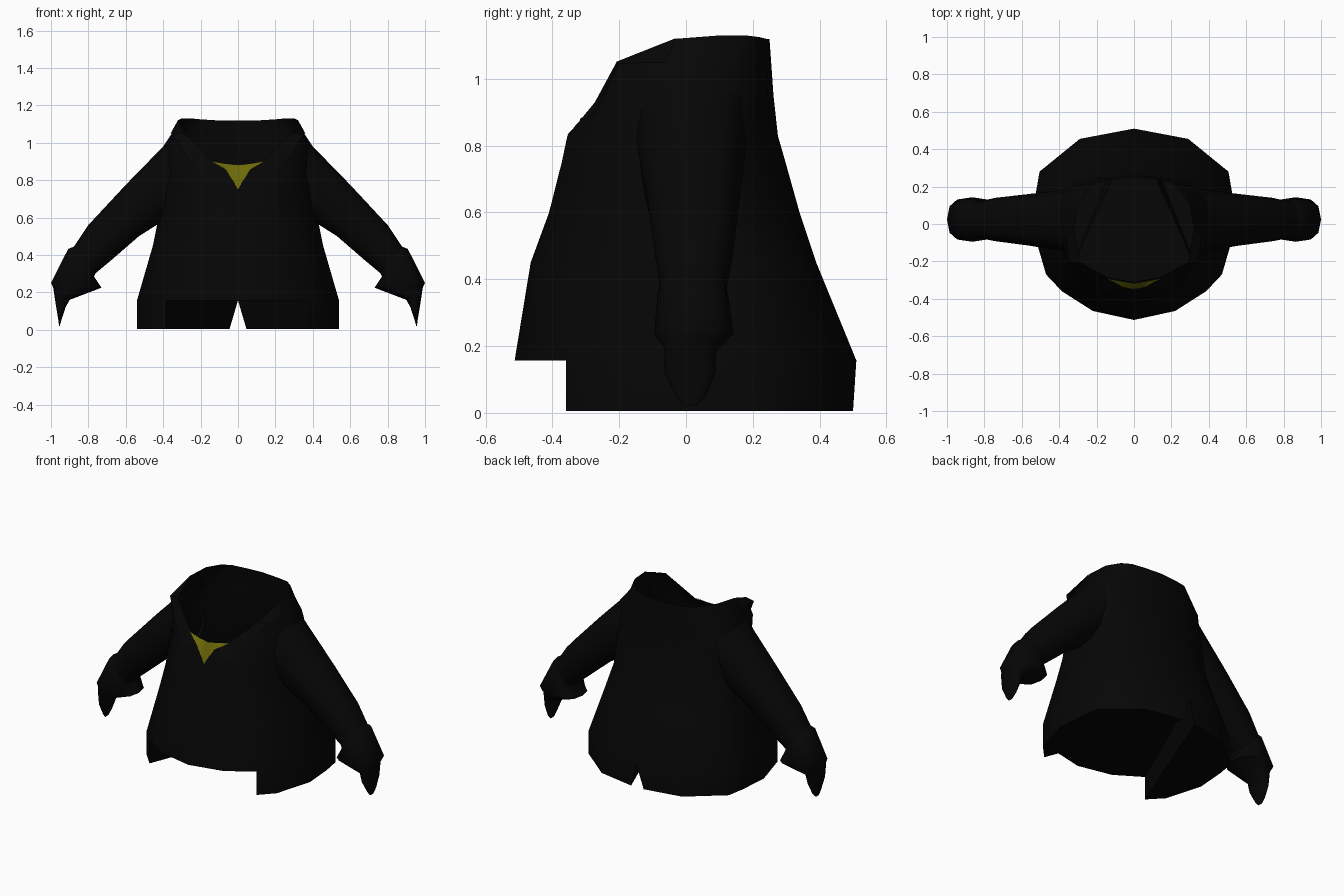
import bpy, bmesh, math

if "Cube" in bpy.data.objects:
    bpy.data.objects.remove(bpy.data.objects["Cube"])


def material(name, rgb):
    m = bpy.data.materials.new(name)
    m.diffuse_color = (*rgb, 1)
    m.use_nodes = True
    m.node_tree.nodes["Principled BSDF"].inputs["Base Color"].default_value = m.diffuse_color
    return m


BLACK = material("black_cloth", (0.0018, 0.0018, 0.0018))
YELLOW = material("yellow_shirt", (0.155, 0.143, 0.003))


def make(name, rows, mat, closed=False, cap=False, extra=()):
    """Skin rows of points into a surface and mirror it across x = 0."""
    bm = bmesh.new()
    grid = [[bm.verts.new(p) if p else None for p in row] for row in rows]
    for a, b in zip(grid, grid[1:]):
        n = len(a)
        for i in range(n if closed else n - 1):
            j = (i + 1) % n
            quad = (a[i], a[j], b[j], b[i])
            if all(quad):
                bm.faces.new(quad)
    if cap:
        bm.faces.new(grid[-1])
    for poly in extra:
        bm.faces.new([bm.verts.new(p) for p in poly])
    bmesh.ops.remove_doubles(bm, verts=bm.verts, dist=0.0005)
    bmesh.ops.recalc_face_normals(bm, faces=bm.faces)
    me = bpy.data.meshes.new(name)
    bm.to_mesh(me)
    bm.free()
    ob = bpy.data.objects.new(name, me)
    bpy.context.collection.objects.link(ob)
    me.materials.append(mat)
    mir = ob.modifiers.new("mirror", "MIRROR")
    mir.merge_threshold = 0.001
    bpy.ops.object.select_all(action="DESELECT")
    ob.select_set(True)
    bpy.context.view_layer.objects.active = ob
    bpy.ops.object.shade_smooth_by_angle(angle=math.radians(50))
    return ob


def level(z, pts):
    return [(x, y, z) for x, y in pts]


# Coat body: half outlines from front centre round to back centre
hem_outline = [(0, -.513), (.22, -.465), (.385, -.36), (.47, -.27), (.54, -.03),
               (.525, .165), (.505, .28), (.29, .455), (0, .51)]
hem = level(.157, hem_outline)
tail = [None, None] + level(.005, hem_outline[2:8] + [(.045, .5)])
waist = level(.45, [(0, -.465), (.2, -.43), (.34, -.31), (.41, -.22), (.455, -.02),
                    (.45, .14), (.42, .23), (.24, .36), (0, .39)])
chest = level(.6, [(0, -.41), (.18, -.385), (.31, -.28), (.38, -.2), (.425, 0),
                   (.42, .13), (.38, .2), (.21, .31), (0, .34)])
bust = level(.75, [(0, -.342), (.17, -.372), (.285, -.28), (.37, -.175), (.415, .005),
                   (.41, .125), (.36, .195), (.205, .27), (0, .298)])
breast = level(.83, [(0, -.322), (.17, -.355), (.27, -.27), (.36, -.16), (.41, .01),
                     (.40, .12), (.35, .19), (.2, .25), (0, .275)])
shoulder = [(0, -.31, .88), (.14, -.285, .90), (.25, -.24, .97), (.37, -.16, .98),
            (.40, .02, .98), (.39, .12, .98), (.32, .2, .98), (.18, .245, .97), (0, .262, .95)]
collar = [(0, -.31, .88), (.14, -.285, .90), (.29, -.205, 1.05), (.32, -.03, 1.12),
          (.30, .1, 1.13), (.25, .18, 1.13), (.2, .22, 1.125), (.12, .24, 1.12), (0, .25, 1.12)]
# Underside between the tails, the tails' inner walls and their soles
under = [hem[0], hem[1], hem[2], hem[8]]
inner_wall = [hem[2], tail[2], tail[8], hem[8]]
make("coat_body", [tail, hem, waist, chest, bust, breast, shoulder, collar], BLACK,
     extra=[under, inner_wall, tail[2:]])

# Lapels folded out along the neckline
make("lapel", [[(.32, -.03, 1.122), (.29, -.207, 1.052), (.14, -.288, .902), (.07, -.318, .86)],
               [(.36, -.06, 1.05), (.35, -.20, 1.045), (.26, -.27, .90), (.17, -.36, .828)]], BLACK)

# Shirt triangle showing at the neck
make("shirt_front", [[(0, -.316, .882), (.07, -.305, .888), (.14, -.292, .902)],
                     [(0, -.349, .75), (.03, -.345, .80), (.065, -.336, .855)]], YELLOW)


def ring(top, low, y0, y1, n=12, power=0.75):
    """Rounded section spanning an upper and a lower (x, z) point."""
    out = []
    for i in range(n):
        a = 2 * math.pi * i / n
        c, s = (math.copysign(abs(v) ** power, v) for v in (math.cos(a), math.sin(a)))
        t = (1 + c) / 2
        y = (y0 + y1) / 2 + (y1 - y0) / 2 * s
        out.append((low[0] + (top[0] - low[0]) * t, y, low[1] + (top[1] - low[1]) * t))
    return out


# Sleeves, growing out of the shoulders
make("sleeve", [ring((.345, 1.045), (.36, .62), -.15, .18),
                ring((.40, .98), (.42, .57), -.14, .178),
                ring((.60, .775), (.53, .50), -.115, .16),
                ring((.80, .56), (.68, .37), -.092, .14),
                ring((.887, .43), (.77, .295), -.075, .12)], BLACK, True)

# Turned cuffs narrowing into pointed hands
make("cuff_and_hand", [ring((.84, .46), (.74, .34), -.06, .10),
                       ring((.908, .432), (.77, .285), -.085, .125),
                       ring((1.0, .25), (.73, .225), -.095, .143),
                       ring((.988, .225), (.90, .16), -.065, .09),
                       ring((.972, .12), (.922, .12), -.065, .088),
                       ring((.960, .05), (.945, .05), -.03, .06),
                       ring((.957, .02), (.953, .02), -.005, .03)], BLACK, True, True)
